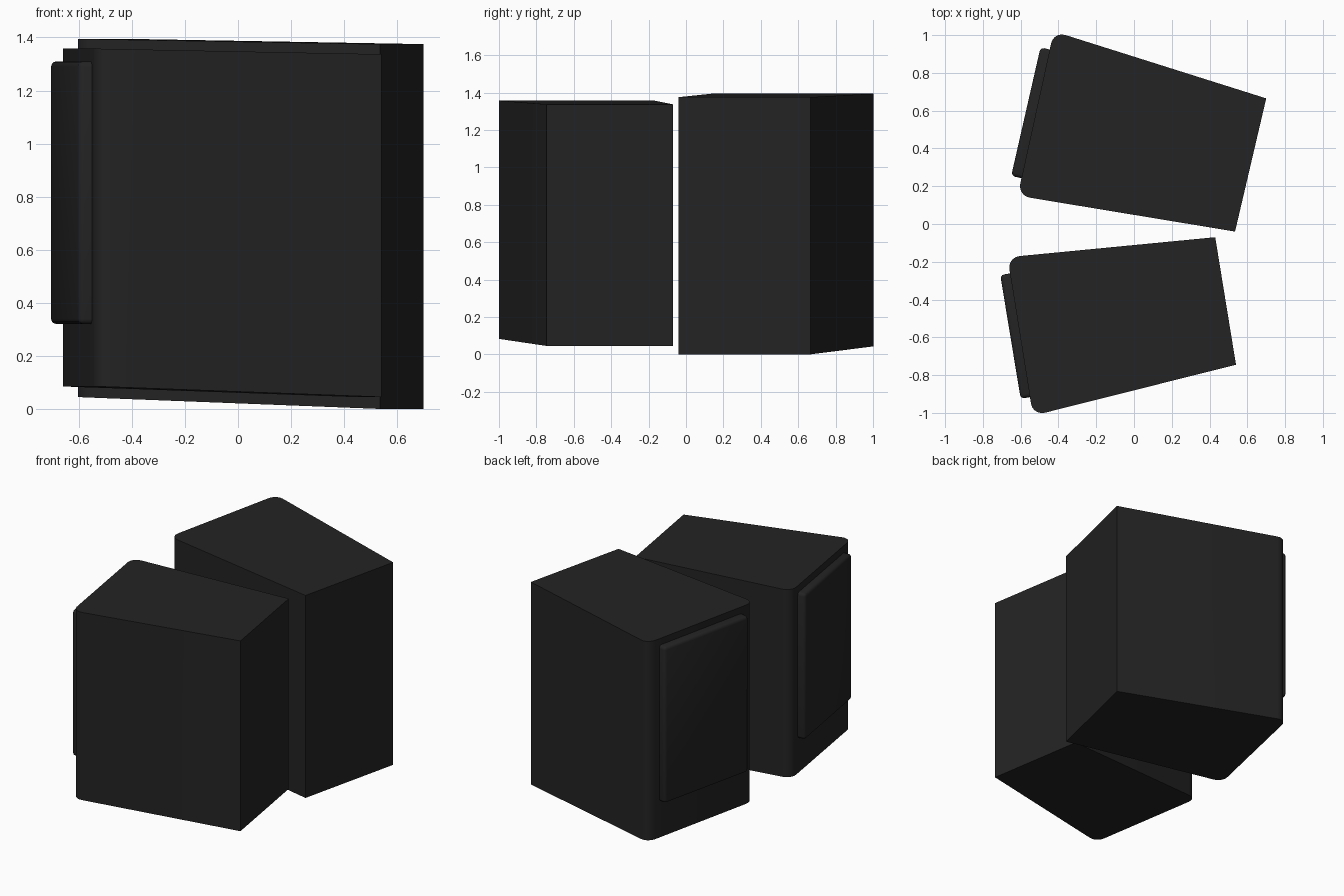
import bpy, bmesh, math
from mathutils import Vector

if "Cube" in bpy.data.objects:
    bpy.data.objects.remove(bpy.data.objects["Cube"])

black = bpy.data.materials.new("matte black")
black.diffuse_color = (0.017, 0.017, 0.017, 1)
black.use_nodes = True
black.node_tree.nodes["Principled BSDF"].inputs["Base Color"].default_value = black.diffuse_color


def prism(name, corners):
    """Block from four (x, y, z_bottom, z_top) corners, counter-clockwise."""
    bm = bmesh.new()
    low = [bm.verts.new((x, y, b)) for x, y, b, t in corners]
    top = [bm.verts.new((x, y, t)) for x, y, b, t in corners]
    bm.faces.new(low[::-1])
    bm.faces.new(top)
    for i in range(4):
        j = (i + 1) % 4
        bm.faces.new((low[i], low[j], top[j], top[i]))
    return name, bm, low, top


def finish(name, bm):
    bmesh.ops.recalc_face_normals(bm, faces=bm.faces)
    mesh = bpy.data.meshes.new(name)
    bm.to_mesh(mesh)
    bm.free()
    mesh.materials.append(black)
    obj = bpy.data.objects.new(name, mesh)
    bpy.context.collection.objects.link(obj)
    bpy.ops.object.select_all(action='DESELECT')
    obj.select_set(True)
    bpy.context.view_layer.objects.active = obj
    bpy.ops.object.shade_smooth_by_angle(angle=math.radians(35))


def speaker(tag, back, front, z_back, z_front, grille, z_grille):
    # Tapered cabinet with its two upright baffle edges rounded
    corners = [(*back[0], *z_back), (*back[1], *z_back),
               (*front[0], *z_front), (*front[1], *z_front)]
    name, bm, low, top = prism(tag + "_cabinet", corners)
    edges = [bm.edges.get((low[i], top[i])) for i in (2, 3)]
    bmesh.ops.bevel(bm, geom=edges, offset=0.065, segments=5,
                    profile=0.5, affect='EDGES')
    finish(name, bm)

    # Raised grille panel, sunk slightly into the baffle
    p, q = Vector(grille[0]), Vector(grille[1])
    d = (q - p).normalized()
    inward = Vector((-d.y, d.x)) * 0.08
    pts = [p, q, q + inward, p + inward]
    name, bm, low, top = prism(tag + "_grille", [(*v, *z_grille) for v in pts])
    edges = [e for e in bm.edges
             if any(v in (low[0], low[1], top[0], top[1]) for v in e.verts)]
    bmesh.ops.bevel(bm, geom=edges, offset=0.02, segments=3,
                    profile=0.5, affect='EDGES')
    finish(name, bm)


speaker("rear_speaker",
        [(0.535, -0.04), (0.70, 0.665)], [(-0.425, 1.02), (-0.616, 0.15)],
        (0.0, 1.375), (0.045, 1.395),
        [(-0.495, 0.935), (-0.65, 0.255)], (0.29, 1.35))
speaker("near_speaker",
        [(0.54, -0.745), (0.43, -0.07)], [(-0.67, -0.176), (-0.535, -1.015)],
        (0.045, 1.337), (0.085, 1.358),
        [(-0.708, -0.27), (-0.60, -0.925)], (0.32, 1.31))
